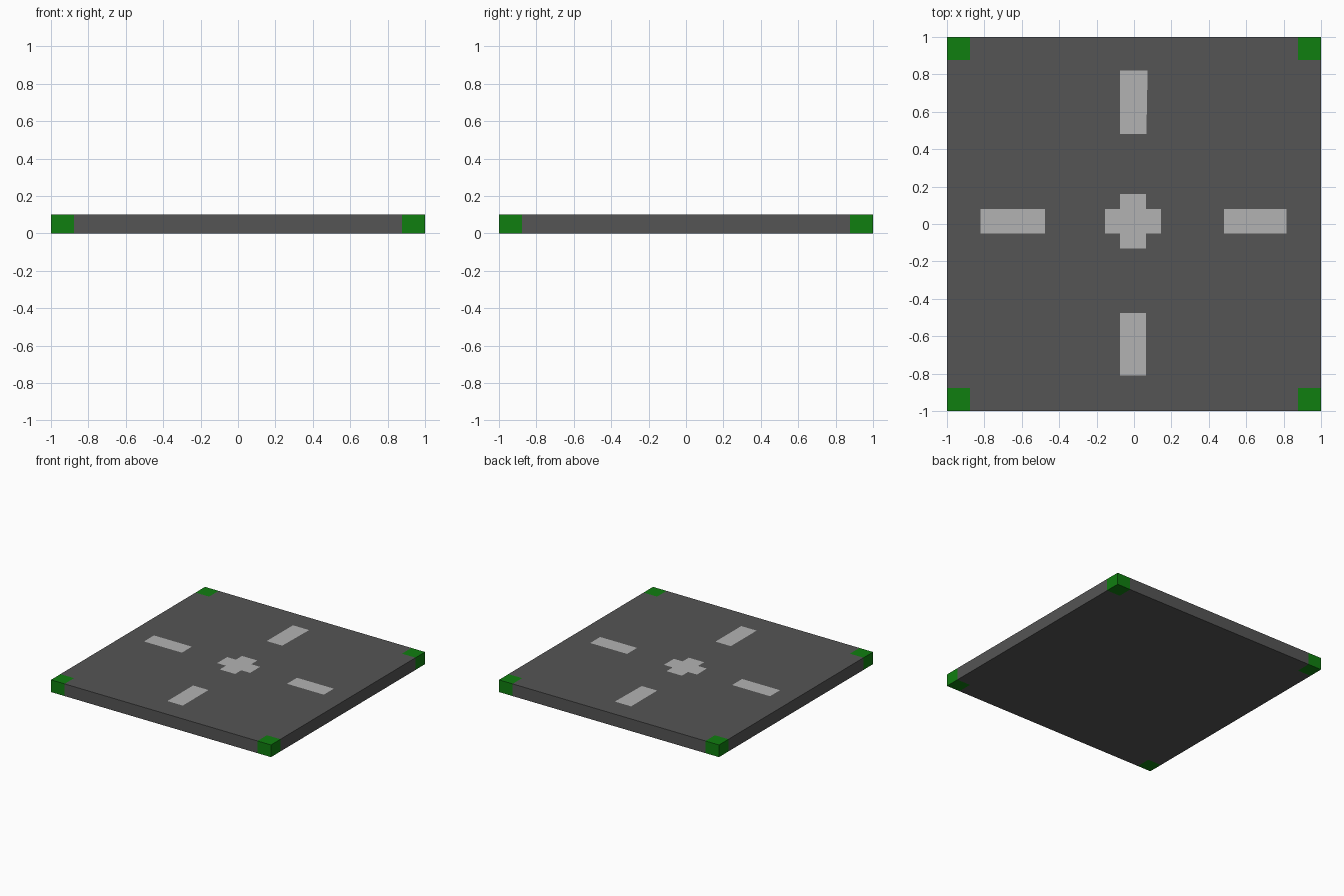
import bpy, bmesh

if "Cube" in bpy.data.objects:
    bpy.data.objects.remove(bpy.data.objects["Cube"])

THICK = 0.1      # slab height
INNER = 0.877    # where the green corners begin
LIFT = 0.0008    # paint sits just above the road


def material(name, rgb):
    m = bpy.data.materials.new(name)
    m.diffuse_color = (*rgb, 1)
    m.use_nodes = True
    m.node_tree.nodes["Principled BSDF"].inputs["Base Color"].default_value = m.diffuse_color
    return m


asphalt = material("asphalt", (0.09, 0.09, 0.09))
grass = material("grass", (0.005, 0.21, 0.005))
paint = material("paint", (0.45, 0.45, 0.45))


def finish(bm, name, mats):
    me = bpy.data.meshes.new(name)
    bm.to_mesh(me)
    bm.free()
    for m in mats:
        me.materials.append(m)
    ob = bpy.data.objects.new(name, me)
    bpy.context.collection.objects.link(ob)
    return ob


# Road slab, cut near each edge so the corners can be grass
bm = bmesh.new()
bmesh.ops.create_cube(bm, size=1)
bmesh.ops.scale(bm, vec=(2, 2, THICK), verts=bm.verts)
bmesh.ops.translate(bm, vec=(0, 0, THICK / 2), verts=bm.verts)
for axis in ((1, 0, 0), (0, 1, 0)):
    for s in (-INNER, INNER):
        bmesh.ops.bisect_plane(bm, geom=bm.verts[:] + bm.edges[:] + bm.faces[:],
                               plane_co=[a * s for a in axis], plane_no=axis)
for f in bm.faces:
    c = f.calc_center_median()
    f.material_index = int(min(abs(c.x), abs(c.y)) > INNER)
finish(bm, "road_slab", [asphalt, grass])


# Painted markings: flat outlines on the road
def marking(name, outline):
    bm = bmesh.new()
    face = bm.faces.new([bm.verts.new((x, y, THICK + LIFT)) for x, y in outline])
    face.normal_update()
    if face.normal.z < 0:
        face.normal_flip()
    finish(bm, name, [paint])


def rect(x0, x1, y0, y1):
    return [(x0, y0), (x1, y0), (x1, y1), (x0, y1)]


# Stripe width across the road in each direction
L, R, B, T = -0.075, 0.065, -0.05, 0.08

marking("left_dash", rect(-0.82, -0.475, B, T))
marking("right_dash", rect(0.48, 0.815, B, T))
marking("front_dash", rect(L, R, -0.81, -0.475))
marking("back_dash", [(L, 0.48), (0.066, 0.48), (0.073, 0.82), (L, 0.82)])

# Centre cross
marking("centre_cross", [(L, -0.13), (R, -0.13), (R, B), (0.145, B), (0.145, T), (R, T),
                         (R, 0.16), (L, 0.16), (L, T), (-0.155, T), (-0.155, B), (L, B)])
